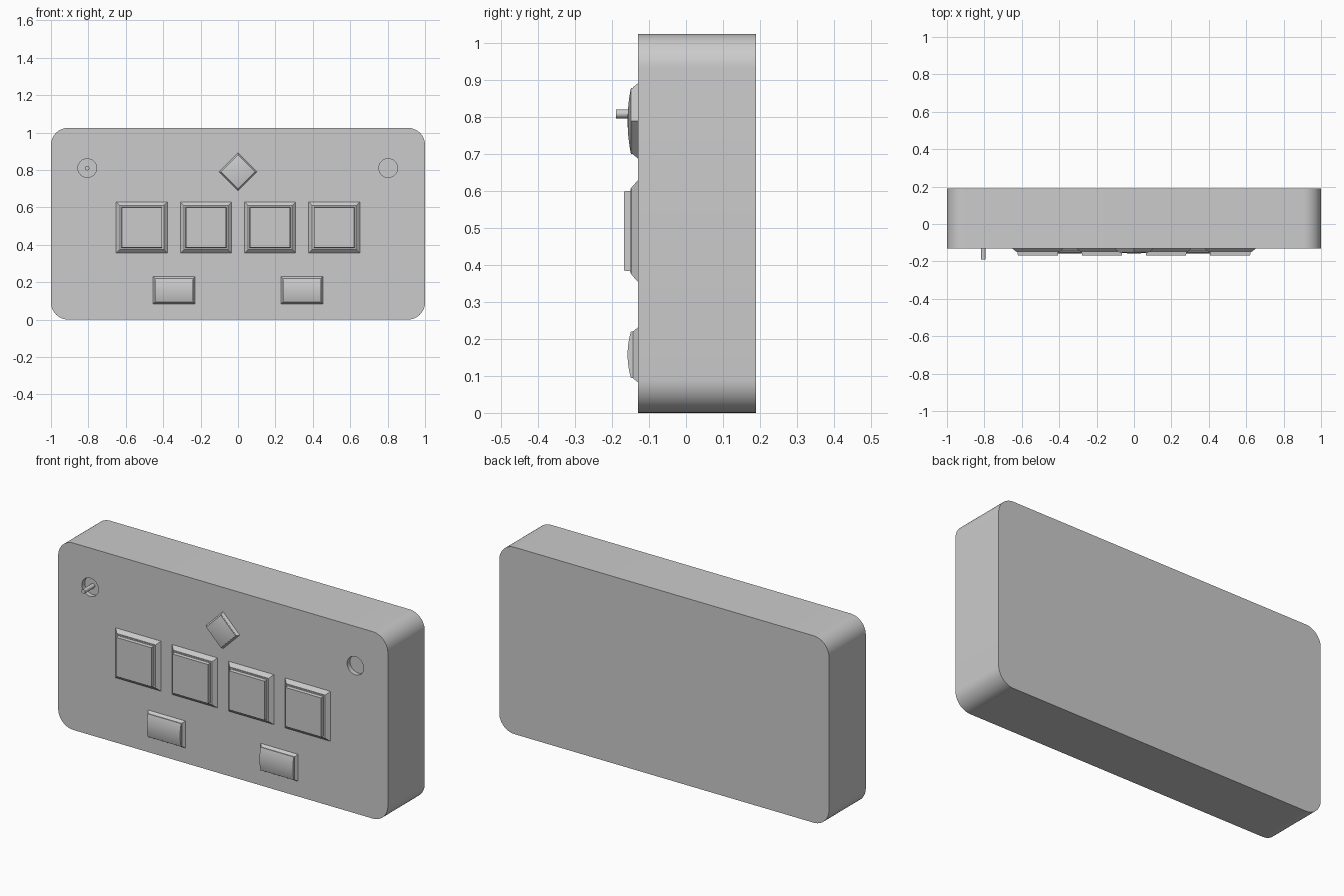
import bpy, bmesh, math
from mathutils import Matrix, Vector

if "Cube" in bpy.data.objects:
    bpy.data.objects.remove(bpy.data.objects["Cube"])

FRONT = -0.13


def finish(name, bm, matrix=Matrix()):
    bmesh.ops.recalc_face_normals(bm, faces=bm.faces[:])
    me = bpy.data.meshes.new(name)
    bm.to_mesh(me)
    bm.free()
    ob = bpy.data.objects.new(name, me)
    ob.matrix_world = matrix
    bpy.context.collection.objects.link(ob)
    return ob


def smooth(ob, angle=30):
    bpy.ops.object.select_all(action='DESELECT')
    ob.select_set(True)
    bpy.context.view_layer.objects.active = ob
    bpy.ops.object.shade_smooth_by_angle(angle=math.radians(angle))


def prism(name, outline, y0, y1):
    """Extrude an (x, z) outline along y."""
    bm = bmesh.new()
    a, b = ([bm.verts.new((x, y, z)) for x, z in outline] for y in (y0, y1))
    bm.faces.new(a)
    bm.faces.new(b)
    n = len(a)
    for i in range(n):
        bm.faces.new((a[i], a[(i + 1) % n], b[(i + 1) % n], b[i]))
    return finish(name, bm)


def loft(name, x, z, rings, turn=0):
    """Stack concentric rectangles given as (y, half width, half height)."""
    bm = bmesh.new()
    loops = [[bm.verts.new((sx * w, y, sz * h))
              for sx, sz in ((-1, -1), (1, -1), (1, 1), (-1, 1))]
             for y, w, h in rings]
    for a, b in zip(loops, loops[1:]):
        for i in range(4):
            j = (i + 1) % 4
            bm.faces.new((a[i], a[j], b[j], b[i]))
    bm.faces.new(loops[0])
    bm.faces.new(loops[-1])
    return finish(name, bm, Matrix.Translation((x, 0, z)) @ Matrix.Rotation(turn, 4, 'Y'))


def circle(x, z, r, n=32):
    return [(x + r * math.cos(2 * math.pi * i / n), z + r * math.sin(2 * math.pi * i / n))
            for i in range(n)]


# rounded case
R, H, W = 0.092, 1.025, 1.0
outline = []
for k, (cx, cz) in enumerate(((W - R, H - R), (R - W, H - R), (R - W, R), (W - R, R))):
    for i in range(13):
        t = math.pi / 2 * (k + i / 12)
        outline.append((cx + R * math.cos(t), cz + R * math.sin(t)))
case = prism("case", outline, FRONT, 0.19)

# two round recesses in the face
for side, x in (("left", -0.806), ("right", 0.803)):
    cutter = prism(side + "_recess_cutter", circle(x, 0.81, 0.05), -0.16, FRONT + 0.025)
    cutter.hide_render = True
    cutter.hide_set(True)
    mod = case.modifiers.new(side + "_recess", 'BOOLEAN')
    mod.operation, mod.solver, mod.object = 'DIFFERENCE', 'EXACT', cutter
smooth(case)

# pin standing in the left recess
smooth(prism("pin", circle(-0.806, 0.809, 0.012, 20), -0.19, FRONT + 0.027))

# four square keys with bevelled surrounds
for i in range(4):
    x = -0.514 + i * 0.3427
    loft(f"key_surround_{i + 1}", x, 0.492,
         [(-0.125, .137, .137), (FRONT, .137, .137), (-0.148, .118, .118), (-0.148, .11, .11)])
    loft(f"key_cap_{i + 1}", x, 0.492,
         [(-0.128, .115, .115), (-0.15, .115, .115), (-0.15, .109, .109), (-0.168, .107, .107)])

# two lower keys, caps curved from top to bottom
for side, s in (("left", -1), ("right", 1)):
    x = s * 0.342
    loft(side + "_lower_surround", x, 0.157,
         [(-0.125, .113, .074), (FRONT, .113, .074), (-0.144, .102, .063)])
    bm = bmesh.new()
    n, h = 14, 0.063
    prof = [(-0.135, -h)] + [(-0.149 - 0.009 * (1 - (2 * i / n - 1) ** 2), h * (2 * i / n - 1))
                            for i in range(n + 1)] + [(-0.135, h)]
    face = bm.faces.new([bm.verts.new((-0.101, y, z)) for y, z in prof])
    out = bmesh.ops.extrude_face_region(bm, geom=[face])
    bmesh.ops.translate(bm, vec=Vector((0.202, 0, 0)),
                        verts=[v for v in out["geom"] if isinstance(v, bmesh.types.BMVert)])
    smooth(finish(side + "_lower_cap", bm, Matrix.Translation((x, 0, 0.157))))

# diamond key with a softly domed cap
loft("diamond_surround", 0, 0.79,
     [(-0.125, .072, .072), (FRONT, .072, .072), (-0.144, .064, .064)], math.pi / 4)
dome = [(-0.149 - 0.009 * (1 - (1 - i / 8) ** 2), .063 * (1 - i / 8), .063 * (1 - i / 8))
        for i in range(8)]
smooth(loft("diamond_cap", 0, 0.79, [(-0.135, .063, .063)] + dome, math.pi / 4))
